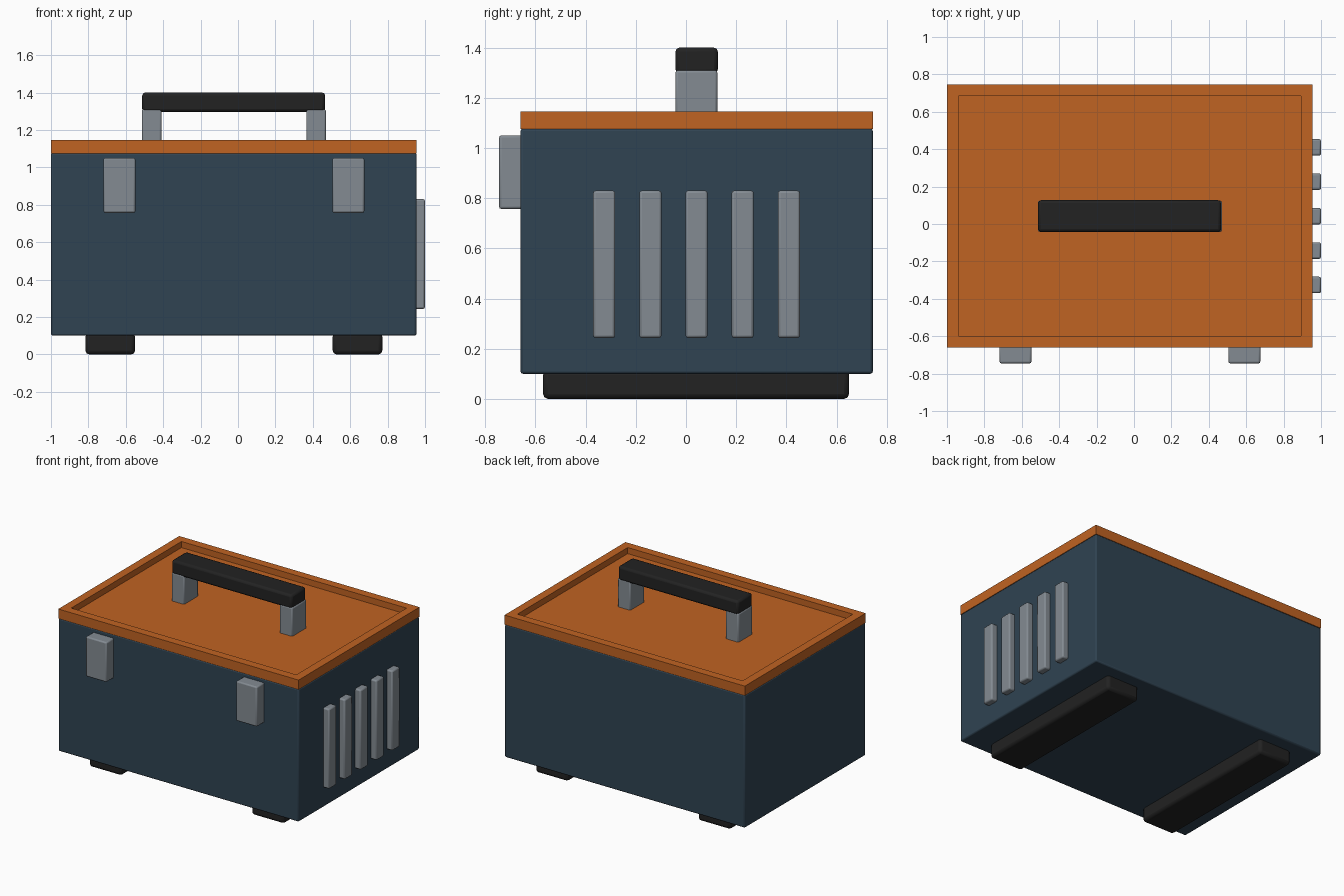
import bpy, bmesh
from mathutils import Vector

if "Cube" in bpy.data.objects:
    bpy.data.objects.remove(bpy.data.objects["Cube"])

CX, CY = -0.022, 0.042   # centre of the case body


def material(name, rgb):
    m = bpy.data.materials.new(name)
    m.diffuse_color = (*rgb, 1)
    m.use_nodes = True
    m.node_tree.nodes["Principled BSDF"].inputs["Base Color"].default_value = m.diffuse_color
    return m


BLUE = material("slate blue", (0.029, 0.056, 0.084))
ORANGE = material("burnt orange", (0.53, 0.125, 0.016))
GREY = material("steel grey", (0.23, 0.26, 0.29))
BLACK = material("rubber black", (0.016, 0.016, 0.016))


def finish(bm, name, mat, bevel=0.0, segments=2):
    bmesh.ops.recalc_face_normals(bm, faces=bm.faces)
    me = bpy.data.meshes.new(name)
    bm.to_mesh(me)
    bm.free()
    me.materials.append(mat)
    ob = bpy.data.objects.new(name, me)
    bpy.context.collection.objects.link(ob)
    if bevel:
        mod = ob.modifiers.new("soft edges", 'BEVEL')
        mod.width = bevel
        mod.segments = segments
    return ob


def cube(lo, hi):
    bm = bmesh.new()
    bmesh.ops.create_cube(bm, size=1)
    lo, hi = Vector(lo), Vector(hi)
    for v in bm.verts:
        v.co = (lo + hi) / 2 + v.co * (hi - lo)
    return bm


def box(name, mat, x, y, z, bevel, segments=2):
    lo, hi = zip(x, y, z)
    return finish(cube(lo, hi), name, mat, bevel, segments)


# Case body
box("case_body", BLUE, (-1, 0.955), (-0.66, 0.745), (0.1, 1.077), 0.01)

# Lid: slab with a tray sunk into its top
bm = cube((-1, -0.66, 1.075), (0.955, 0.745, 1.145))
top = max(bm.faces, key=lambda f: f.calc_center_median().z)
bmesh.ops.inset_region(bm, faces=[top], thickness=0.087)
floor = bmesh.ops.extrude_discrete_faces(bm, faces=[top])["faces"][0]
bmesh.ops.translate(bm, verts=floor.verts, vec=(0, 0, -0.045))
finish(bm, "lid", ORANGE)

# Mirrored pairs: feet, latches and handle posts
for side, s in (("left", -1), ("right", 1)):
    def span(centre, width):
        c = CX + s * centre
        return (c - width / 2, c + width / 2)
    box("foot_" + side, BLACK, span(0.661, 0.265), (-0.57, 0.65), (0, 0.115), 0.02)
    box("latch_" + side, GREY, span(0.612, 0.17), (-0.745, -0.65), (0.757, 1.05), 0.009)
    box("handle_post_" + side, GREY, span(0.44, 0.105), (-0.042, 0.125), (1.08, 1.31), 0.01)

# Handle grip
box("handle_grip", BLACK, (CX - 0.49, CX + 0.488), (-0.042, 0.127), (1.297, 1.4), 0.016)

# Row of vent bars on the right side
for i in range(5):
    y = CY + (i - 2) * 0.184
    box(f"vent_bar_{i + 1}", GREY, (0.94, 1.0), (y - 0.044, y + 0.044), (0.243, 0.83), 0.01)

# Smooth bevels, sharp flat faces
for ob in bpy.context.collection.objects:
    ob.select_set(True)
    bpy.context.view_layer.objects.active = ob
bpy.ops.object.shade_smooth_by_angle()
